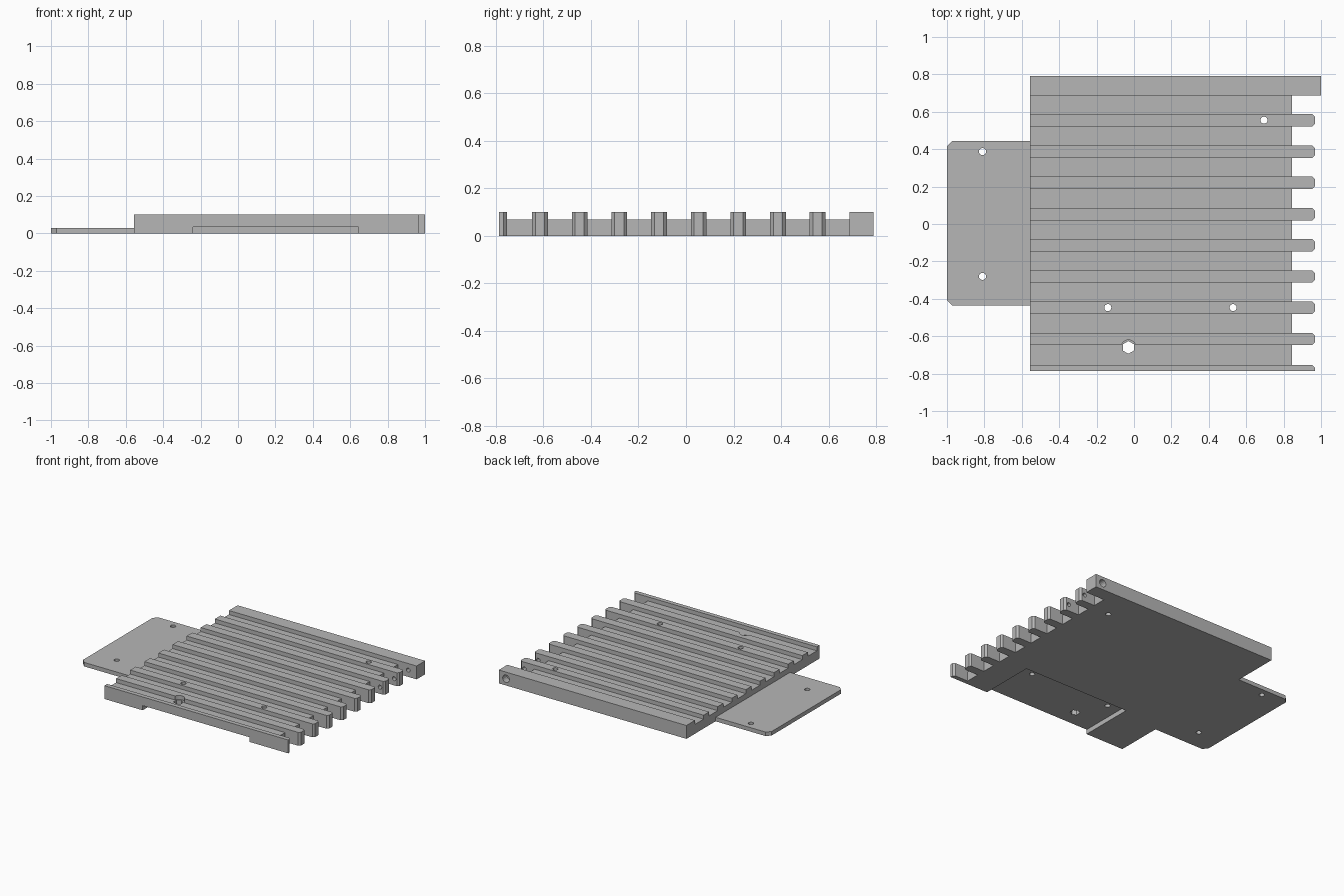
import bpy, bmesh, math
from mathutils import Matrix

if "Cube" in bpy.data.objects:
    bpy.data.objects.remove(bpy.data.objects["Cube"])

grey = bpy.data.materials.new("plain grey")
grey.diffuse_color = (0.47, 0.47, 0.47, 1)
grey.use_nodes = True
grey.node_tree.nodes["Principled BSDF"].inputs["Base Color"].default_value = grey.diffuse_color


def prism(name, outline, z0, z1):
    """Extrude a plan outline from z0 to z1."""
    bm = bmesh.new()
    face = bm.faces.new([bm.verts.new((x, y, z0)) for x, y in outline])
    ext = bmesh.ops.extrude_face_region(bm, geom=[face])
    top = [v for v in ext["geom"] if isinstance(v, bmesh.types.BMVert)]
    bmesh.ops.translate(bm, verts=top, vec=(0, 0, z1 - z0))
    bmesh.ops.recalc_face_normals(bm, faces=bm.faces)
    return finish(name, bm)


def finish(name, bm):
    mesh = bpy.data.meshes.new(name)
    bm.to_mesh(mesh)
    bm.free()
    mesh.materials.append(grey)
    ob = bpy.data.objects.new(name, mesh)
    bpy.context.collection.objects.link(ob)
    return ob


def box(name, x0, x1, y0, y1, z0, z1):
    return prism(name, [(x0, y0), (x1, y0), (x1, y1), (x0, y1)], z0, z1)


def drill(name, center, radius, length, axis="Z", sides=16):
    bm = bmesh.new()
    rot = Matrix.Rotation(math.pi / 2, 4, "X") if axis == "Y" else Matrix()
    bmesh.ops.create_cone(bm, cap_ends=True, segments=sides, radius1=radius,
                          radius2=radius, depth=length,
                          matrix=Matrix.Translation(center) @ rot)
    return finish(name, bm)


def combine(ob, other, operation):
    """Apply one boolean and discard the other solid."""
    mod = ob.modifiers.new("combine", "BOOLEAN")
    mod.operation, mod.solver, mod.object = operation, "EXACT", other
    deps = bpy.context.evaluated_depsgraph_get()
    deps.update()
    mesh = bpy.data.meshes.new_from_object(ob.evaluated_get(deps))
    ob.modifiers.clear()
    ob.data = mesh
    bpy.data.objects.remove(other)


L = -0.557          # left edge of the finned body
NOSE = 0.967        # tips of the fins
C = 0.014           # fin tip chamfer

# base slab
body = box("heat_sink", L, 0.845, -0.787, 0.74, 0, 0.07)

# thick bar along the back edge
adds = [box("back_bar", L, 1.0, 0.688, 0.79, 0, 0.10)]

# fins with chamfered tips
for i in range(8):
    y = 0.554 - i * 0.167
    h = 0.033
    adds.append(prism("fin", [(L, y - h), (NOSE - C, y - h), (NOSE, y - h + C),
                              (NOSE, y + h - C), (NOSE - C, y + h), (L, y + h)], 0, 0.10))

# thin fin on the front edge
adds.append(prism("front_fin", [(L, -0.787), (NOSE, -0.787), (NOSE, -0.754 - C),
                                (NOSE - C, -0.754), (L, -0.754)], 0, 0.10))

# mounting tab on the left
t = 0.03
adds.append(prism("tab", [(-0.5, -0.437), (-1 + t, -0.437), (-1, -0.437 + t),
                          (-1, 0.445 - t), (-1 + t, 0.445), (-0.5, 0.445)], 0, 0.03))
for part in adds:
    combine(body, part, "UNION")

# underside pocket, open to the front
cuts = [box("pocket", -0.24, 0.645, -0.9, -0.37, -0.1, 0.035)]

# screw holes through tab and fins
for x, y in [(-0.81, 0.387), (-0.81, -0.28), (0.695, 0.555), (-0.14, -0.447), (0.53, -0.447)]:
    cuts.append(drill("screw_hole", (x, y, 0.05), 0.019, 0.4))

# hexagonal hole with a round recess in the fin above it
cuts.append(drill("hex_hole", (-0.03, -0.66, 0.05), 0.034, 0.4, sides=6))
cuts.append(drill("recess", (-0.03, -0.66, 0.12), 0.04, 0.0998, sides=24))

# cross hole through the bar and the two rear fins, wider at the back
cuts.append(drill("cross_hole", (0.93, 0.6, 0.05), 0.015, 0.5, "Y"))
cuts.append(drill("counterbore", (0.94, 0.79, 0.05), 0.028, 0.1, "Y"))
for cut in cuts:
    combine(body, cut, "DIFFERENCE")

# tidy coplanar faces
bm = bmesh.new()
bm.from_mesh(body.data)
bmesh.ops.remove_doubles(bm, verts=bm.verts, dist=1e-5)
bmesh.ops.dissolve_limit(bm, angle_limit=math.radians(0.5), verts=bm.verts, edges=bm.edges)
bm.to_mesh(body.data)
bm.free()
